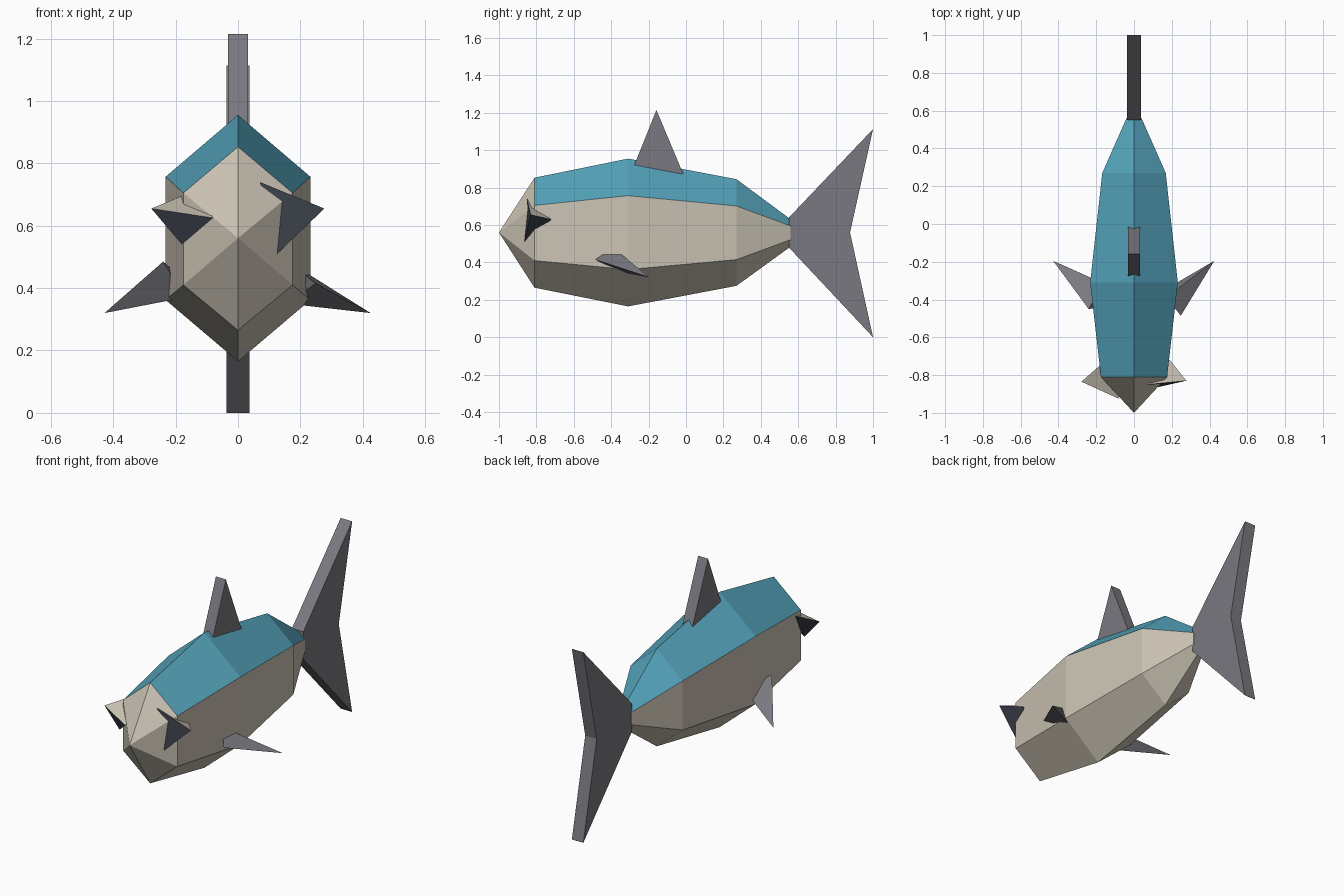
import bpy
import bmesh

cube = bpy.data.objects.get("Cube")
if cube:
    bpy.data.objects.remove(cube)


def material(name, rgb):
    mat = bpy.data.materials.new(name)
    mat.use_nodes = True
    color = (*rgb, 1)
    mat.diffuse_color = color
    mat.node_tree.nodes["Principled BSDF"].inputs["Base Color"].default_value = color
    return mat


CREAM = material("cream", (0.6, 0.55, 0.46))
BLUE = material("blue", (0.09, 0.37, 0.5))
GREY = material("fin grey", (0.19, 0.19, 0.215))
DARK = material("eye dark", (0.045, 0.053, 0.068))


def finish(name, bm, mats, rule=None):
    bmesh.ops.recalc_face_normals(bm, faces=bm.faces)
    bm.normal_update()
    if rule:
        for face in bm.faces:
            face.material_index = int(rule(face))
    mesh = bpy.data.meshes.new(name)
    bm.to_mesh(mesh)
    bm.free()
    for mat in mats:
        mesh.materials.append(mat)
    obj = bpy.data.objects.new(name, mesh)
    bpy.context.collection.objects.link(obj)


def plate(name, profile, half):
    """Side profile (y, z) given thickness along x."""
    bm = bmesh.new()
    sides = [[bm.verts.new((x, y, z)) for y, z in profile] for x in (-half, half)]
    for side in sides:
        bm.faces.new(side)
    n = len(profile)
    for i in range(n):
        j = (i + 1) % n
        bm.faces.new((sides[0][i], sides[0][j], sides[1][j], sides[1][i]))
    finish(name, bm, [GREY])


def tetra(name, points, mats, rule=None):
    bm = bmesh.new()
    v = [bm.verts.new(p) for p in points]
    for skip in range(4):
        bm.faces.new([v[i] for i in range(4) if i != skip])
    finish(name, bm, mats, rule)


# Body: six-sided rings (y, half width, top, upper edge, lower edge, bottom)
stations = [
    (-0.81, 0.175, 0.853, 0.705, 0.41, 0.265),
    (-0.31, 0.232, 0.955, 0.757, 0.362, 0.165),
    (0.27, 0.168, 0.845, 0.702, 0.415, 0.275),
    (0.56, 0.04, 0.63, 0.595, 0.522, 0.485),
]
bm = bmesh.new()
nose = bm.verts.new((0, -1, 0.56))
rings = []
for y, w, top, up, low, bottom in stations:
    outline = [(0, top), (w, up), (w, low), (0, bottom), (-w, low), (-w, up)]
    rings.append([bm.verts.new((x, y, z)) for x, z in outline])
back_faces = set()
for i in range(6):
    j = (i + 1) % 6
    bm.faces.new((nose, rings[0][i], rings[0][j]))
    for a, b in zip(rings, rings[1:]):
        face = bm.faces.new((a[i], a[j], b[j], b[i]))
        if i in (0, 5):
            back_faces.add(face)
bm.faces.new(rings[-1])
finish("body", bm, [CREAM, BLUE], lambda f: f in back_faces)

# Upright fins
plate("tail_fin", [(0.55, 0.64), (1, 1.113), (0.877, 0.56), (1, 0), (0.55, 0.48)], 0.037)
plate("dorsal_fin", [(-0.305, 0.85), (-0.158, 1.215), (-0.005, 0.85)], 0.032)

# Side fins
tetra("left_side_fin", [(0.248, -0.485, 0.415), (0.425, -0.195, 0.32),
                        (0.17, -0.39, 0.48), (0.16, -0.35, 0.35)], [GREY])
tetra("right_side_fin", [(-0.24, -0.45, 0.485), (-0.428, -0.195, 0.32),
                         (-0.17, -0.44, 0.37), (-0.16, -0.315, 0.42)], [GREY])


# Eyes: pale on top, dark elsewhere
def faces_up(face):
    return face.normal.z > 0.4


tetra("left_eye", [(0.07, -0.85, 0.74), (0.277, -0.83, 0.655),
                   (0.12, -0.865, 0.505), (0.19, -0.72, 0.63)], [DARK, CREAM], faces_up)
tetra("right_eye", [(-0.08, -0.925, 0.625), (-0.278, -0.835, 0.655),
                    (-0.12, -0.695, 0.72), (-0.18, -0.835, 0.54)], [DARK, CREAM], faces_up)
